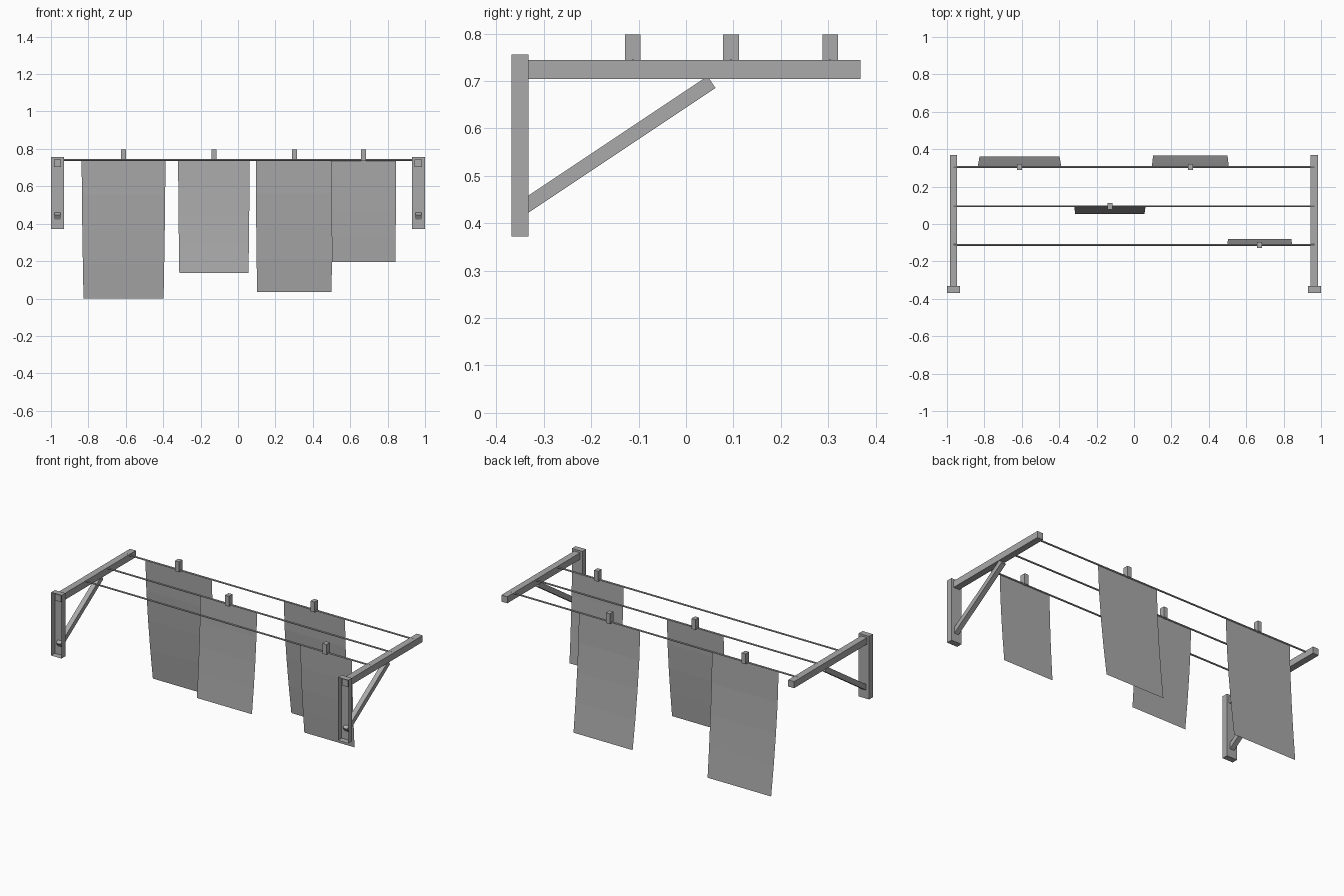
import bpy, bmesh, math
from mathutils import Matrix, Vector

cube = bpy.data.objects.get("Cube")
if cube:
    bpy.data.objects.remove(cube, do_unlink=True)

grey = bpy.data.materials.new("plain grey")
grey.use_nodes = True
grey.diffuse_color = (0.4, 0.4, 0.4, 1)
grey.node_tree.nodes["Principled BSDF"].inputs["Base Color"].default_value = (0.4, 0.4, 0.4, 1)


def finish(name, bm):
    mesh = bpy.data.meshes.new(name)
    bm.to_mesh(mesh)
    bm.free()
    mesh.materials.append(grey)
    obj = bpy.data.objects.new(name, mesh)
    bpy.context.collection.objects.link(obj)
    return obj


def box(name, low, high, open_front=False):
    low, high = Vector(low), Vector(high)
    bm = bmesh.new()
    bmesh.ops.create_cube(bm, size=1, matrix=Matrix.Translation((low + high) / 2)
                          @ Matrix.Diagonal((*(high - low), 1)))
    if open_front:
        front = [f for f in bm.faces if f.normal.y < -0.9]
        bmesh.ops.delete(bm, geom=front, context='FACES_ONLY')
    return finish(name, bm)


def bar(name, start, end, width):
    # Square bar between two points
    start, end = Vector(start), Vector(end)
    along = end - start
    across = Vector((1, 0, 0))
    turn = Matrix((across, along.normalized().cross(across), along.normalized())).transposed()
    bm = bmesh.new()
    bmesh.ops.create_cube(bm, size=1, matrix=Matrix.Translation((start + end) / 2)
                          @ turn.to_4x4() @ Matrix.Diagonal((width, width, along.length, 1)))
    return finish(name, bm)


def rod(name, y, z, half, radius):
    bm = bmesh.new()
    bmesh.ops.create_cone(bm, cap_ends=True, segments=8, radius1=radius, radius2=radius,
                          depth=2 * half, matrix=Matrix.Translation((0, y, z))
                          @ Matrix.Rotation(math.pi / 2, 4, 'Y'))
    return finish(name, bm)


def cloth(name, x, y, top, bottom, half, taper, swing, rows=4):
    # Thin sheet that swings out and narrows toward its lower edge
    bm = bmesh.new()
    last = None
    for i in range(rows + 1):
        t = i / rows
        bend = t ** 1.5
        w = half - taper * bend
        row = [bm.verts.new((x + s * w, y + swing * bend, top + (bottom - top) * t))
               for s in (-1, 1)]
        if last:
            bm.faces.new((last[0], row[0], row[1], last[1]))
        last = row
    return finish(name, bm)


# Wall brackets: open channel post, arm and diagonal brace
for side, x in (("right", -0.965), ("left", 0.965)):
    box(side + "_post", (x - 0.035, -0.368, 0.372), (x + 0.035, -0.332, 0.756), True)
    box(side + "_arm", (x - 0.02, -0.35, 0.704), (x + 0.02, 0.368, 0.744))
    bar(side + "_brace", (x, -0.342, 0.434), (x, 0.054, 0.698), 0.03)

# Drying rods
rods = {"front": -0.112, "middle": 0.095, "back": 0.304}
for place, y in rods.items():
    rod(place + "_rod", y, 0.741, 0.966, 0.005)

# Hanging cloths, each with a peg: rod, x, bottom, half width, taper, swing
hung = [
    ("back", -0.612, 0.0, 0.224, 0.010, 0.057),
    ("middle", -0.129, 0.136, 0.191, 0.006, -0.041),
    ("back", 0.301, 0.036, 0.206, 0.007, 0.063),
    ("front", 0.672, 0.196, 0.174, 0.005, 0.031),
]
for n, (place, x, bottom, half, taper, swing) in enumerate(hung, 1):
    y = rods[place]
    cloth(f"cloth_{n}", x, y, 0.739, bottom, half, taper, swing)
    box(f"peg_{n}", (x - 0.0135, y - 0.0165, 0.735), (x + 0.0135, y + 0.0165, 0.798))
